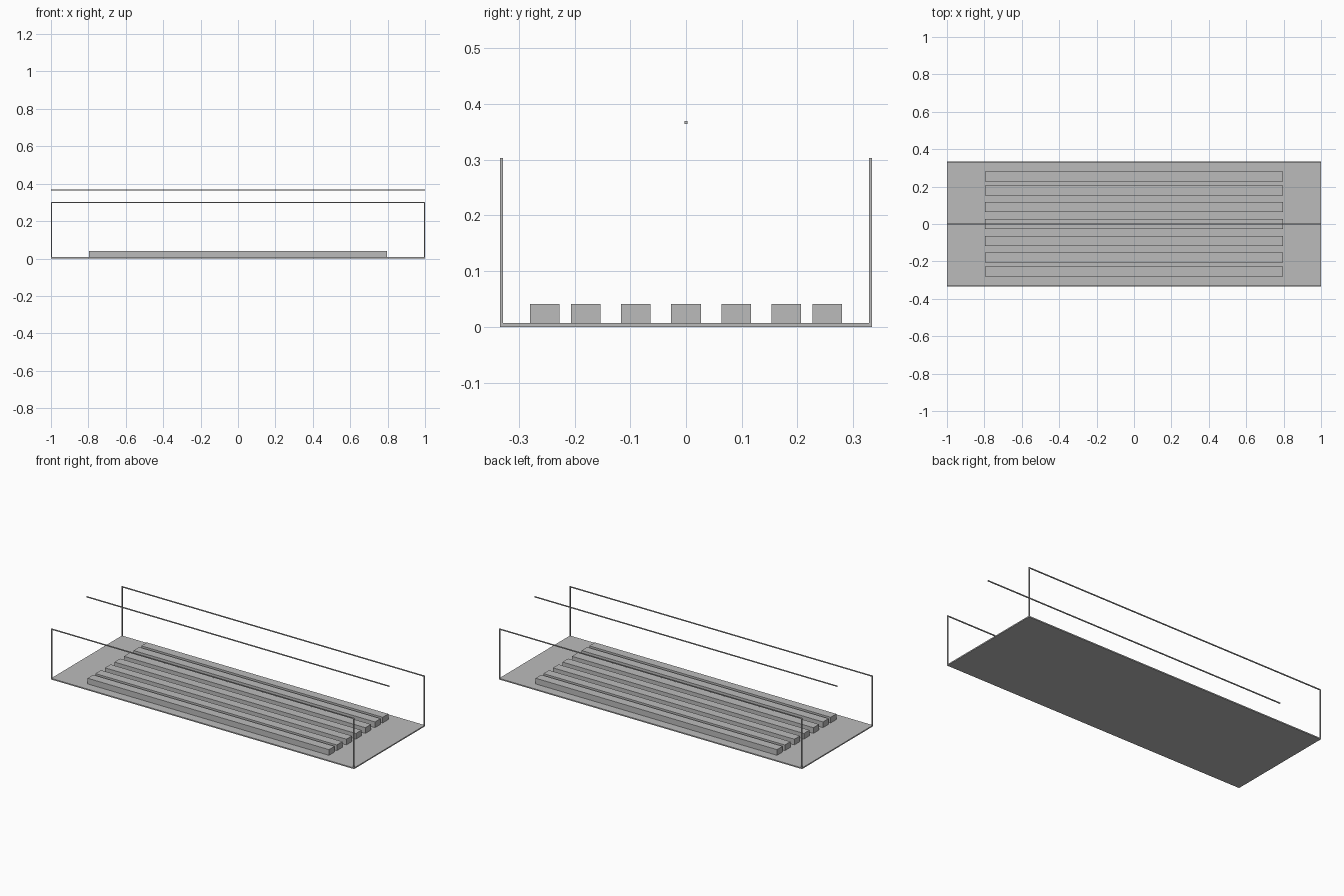
import bpy

cube = bpy.data.objects.get("Cube")
if cube:
    bpy.data.objects.remove(cube, do_unlink=True)

# One flat colour
grey = bpy.data.materials.new("neutral_grey")
grey.use_nodes = True
colour = (0.5, 0.5, 0.5, 1)
grey.diffuse_color = colour
grey.node_tree.nodes["Principled BSDF"].inputs["Base Color"].default_value = colour

LENGTH, WIDTH = 2.0, 0.668
FLOOR, BAR, RAIL_TOP = 0.007, 0.0055, 0.303


def box(name, centre, size):
    bpy.ops.mesh.primitive_cube_add(size=1, location=centre)
    obj = bpy.context.object
    obj.name = name
    obj.scale = size
    bpy.ops.object.transform_apply(location=False, rotation=False, scale=True)
    obj.data.materials.append(grey)
    return obj


# Floor slab between the side frames
box("floor", (0, 0, FLOOR / 2), (LENGTH, WIDTH - 2 * BAR, FLOOR))

# Parallel raised beams, unevenly spaced towards the sides
for i, y in enumerate((-0.253, -0.18, -0.09, 0, 0.09, 0.18, 0.253)):
    box(f"beam_{i + 1}", (0, y, 0.024), (1.594, 0.053, 0.034))

# Rectangular side frames: end posts, top rail and bottom rail
for side, sy in (("front", -1), ("back", 1)):
    y = sy * (WIDTH - BAR) / 2
    box(f"{side}_bottom_rail", (0, y, FLOOR / 2), (LENGTH, BAR, FLOOR))
    box(f"{side}_top_rail", (0, y, RAIL_TOP - BAR / 2), (LENGTH, BAR, BAR))
    post_height = RAIL_TOP - BAR - FLOOR
    for end, sx in (("right", -1), ("left", 1)):
        box(f"{side}_{end}_post",
            (sx * (LENGTH - BAR) / 2, y, FLOOR + post_height / 2),
            (BAR, BAR, post_height))

# Overhead rod along the middle
box("overhead_rod", (0, 0, 0.3665), (LENGTH, BAR, BAR))
